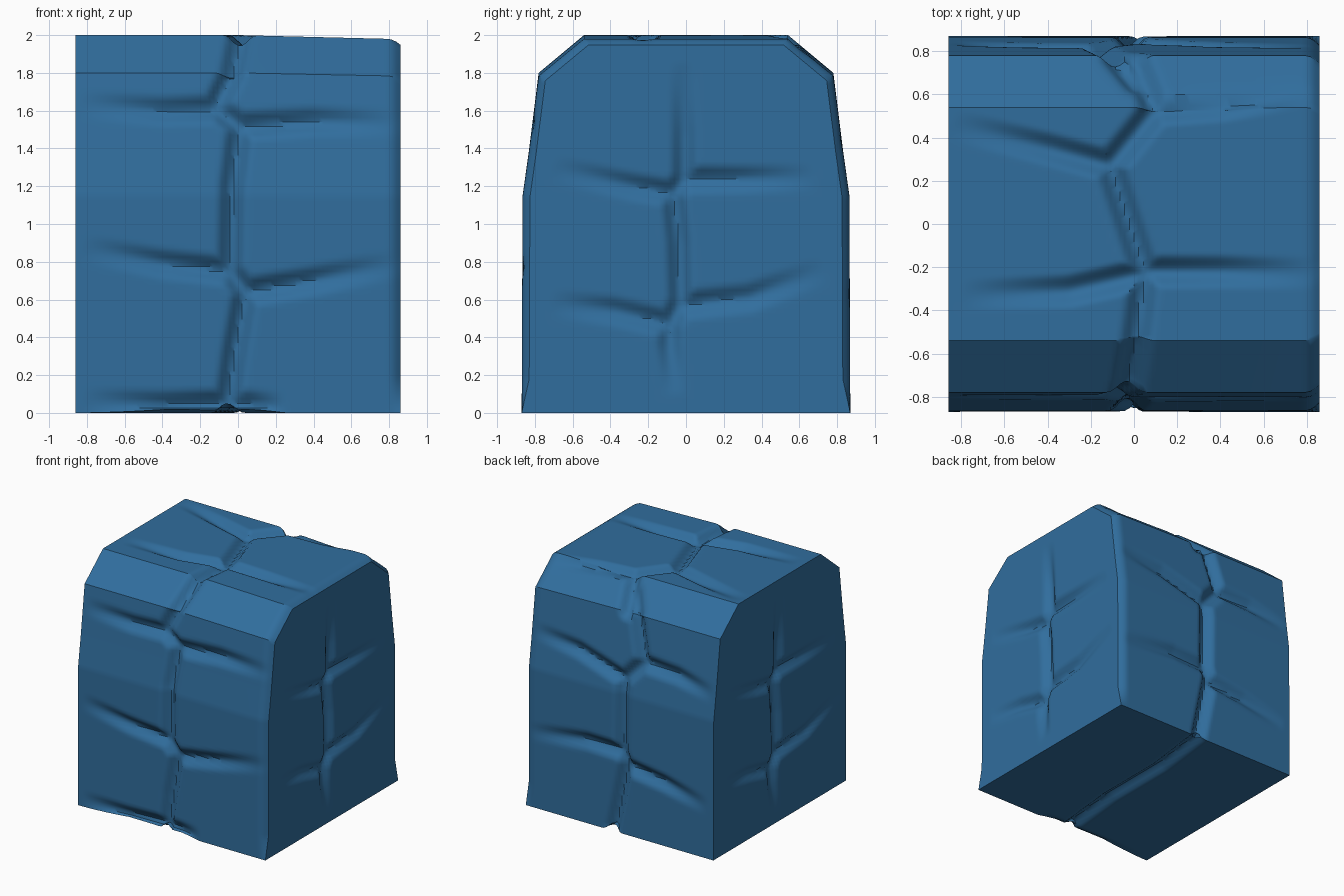
import bpy, bmesh, math
from mathutils import Vector

cube = bpy.data.objects.get("Cube")
if cube:
    bpy.data.objects.remove(cube, do_unlink=True)

HALF_X = 0.86
STEPS = 80
GROOVE_WIDTH = 0.085

# Half depth of the block at each height: (height, half depth)
PROFILE = [(0, .87), (1.15, .865), (1.4, .83), (1.8, .78), (2, .54)]


def half_depth(z):
    for (z0, d0), (z1, d1) in zip(PROFILE, PROFILE[1:]):
        if z <= z1:
            return d0 + (d1 - d0) * (z - z0) / (z1 - z0)
    return PROFILE[-1][1]


def top_height(y):
    return 2.0 if abs(y) < .54 else 2 - .2 * (abs(y) - .54) / .24


# Functions that lay a flat stroke on each face
def on_front(u, v):
    return Vector((u, -half_depth(v), v))


def on_back(u, v):
    return Vector((u, half_depth(v), v))


def on_top(u, v):
    return Vector((u, v, top_height(v)))


def on_bottom(u, v):
    return Vector((u, v, 0))


def on_left(u, v):
    return Vector((HALF_X, u, v))


def on_right(u, v):
    return Vector((-HALF_X, -u, v))


# Cracks on each face: the first stroke is the trunk, the rest are branches that fade out
FRONT = [
    [(.01, 2), (-.03, 1.8), (-.12, 1.62), (.01, 1.52), (-.03, 1.2), (-.04, .75),
     (.04, .64), (-.02, .3), (-.06, 0)],
    [(-.12, 1.61), (-.4, 1.6), (-.84, 1.63)],
    [(.01, 1.52), (.4, 1.55), (.86, 1.54)],
    [(-.04, .75), (-.4, .79), (-.82, .87)],
    [(.04, .64), (.4, .7), (.86, .79)],
    [(-.06, .05), (-.4, .04), (-.82, .06)],
    [(-.06, .05), (.08, .04), (.25, .03)],
]
BACK = [
    [(.07, 0), (-.05, .58), (-.01, .68), (-.02, 1.27), (-.18, 1.44), (-.09, 1.8), (.01, 1.9)],
    [(-.01, .67), (.3, .68), (.84, .62)],
    [(-.05, .57), (-.4, .52), (-.8, .43)],
    [(-.02, 1.27), (.4, 1.4), (.82, 1.46)],
    [(-.18, 1.44), (-.5, 1.42), (-.84, 1.35)],
]
TOP = [
    [(0, .78), (.1, .53), (-.11, .27), (.05, -.22), (.01, -.54), (-.03, -.78)],
    [(.1, .53), (.4, .55), (.84, .61)],
    [(-.11, .27), (-.4, .35), (-.84, .46)],
    [(.05, -.22), (.4, -.22), (.86, -.23)],
    [(.05, -.23), (-.3, -.31), (-.8, -.33)],
]
BOTTOM = [[(.07, .87), (0, .3), (0, -.3), (-.06, -.87)]]
SIDE = [
    [(-.01, 1.25), (-.07, 1.17), (-.04, .9), (-.03, .58), (-.09, .47)],
    [(-.01, 1.25), (-.01, 1.5), (-.02, 1.9)],
    [(-.09, .47), (-.09, .35), (-.06, .1)],
    [(-.07, 1.17), (-.3, 1.21), (-.74, 1.31)],
    [(-.01, 1.25), (.3, 1.25), (.72, 1.26)],
    [(-.09, .47), (-.4, .54), (-.75, .58)],
    [(-.03, .57), (.35, .61), (.78, .76)],
]


def make_segments(strokes, place, depth):
    """Turn strokes into surface segments with a depth at each end."""
    segments = []
    for number, stroke in enumerate(strokes):
        points = [place(u, v) for u, v in stroke]
        last = len(points) - 1
        for i in range(last):
            fade = [1 if number == 0 else 1 - (k / last) ** 2 for k in (i, i + 1)]
            start, along = points[i], points[i + 1] - points[i]
            segments.append((start, along, along.length_squared, depth * fade[0], depth * fade[1]))
    return segments


wrap = (make_segments(FRONT, on_front, .06) + make_segments(TOP, on_top, .06)
        + make_segments(BACK, on_back, .06) + make_segments(BOTTOM, on_bottom, .05))
ends = make_segments(SIDE, on_left, .05) + make_segments(SIDE, on_right, .05)


def groove_depth(p, segments):
    deepest = 0
    for start, along, length2, d0, d1 in segments:
        rel = p - start
        t = min(1, max(0, rel.dot(along) / length2))
        gap = (rel - along * t).length
        if gap < GROOVE_WIDTH:
            shape = .5 + .5 * math.cos(math.pi * gap / GROOVE_WIDTH)
            deepest = max(deepest, (d0 + (d1 - d0) * t) * shape)
    return deepest


# Stone block: a dense cube shaped by the profile
bm = bmesh.new()
bmesh.ops.create_cube(bm, size=2)
bmesh.ops.subdivide_edges(bm, edges=bm.edges[:], cuts=STEPS - 1, use_grid_fill=True)
for v in bm.verts:
    z = v.co.z + 1
    v.co = Vector((v.co.x * HALF_X, v.co.y * half_depth(z), z))
bm.normal_update()

# Press the cracks into the surface
offsets = []
for v in bm.verts:
    group = ends if abs(v.co.x) > HALF_X - .001 else wrap
    offsets.append(v.normal * -groove_depth(v.co, group))

# Round off the left end above its flared foot
for v, offset in zip(bm.verts, offsets):
    x, y, z = v.co
    t = max(0, (x - (HALF_X - .07)) / .07)
    foot = min(1, z / .18)
    shrink = .045 * t * t * foot
    sag = (.025 * max(0, x) + .03 * t * t) * max(0, z - 1)
    v.co = Vector((x, y * (1 - shrink), z - sag)) + offset

mesh = bpy.data.meshes.new("stone_block")
bm.to_mesh(mesh)
bm.free()
block = bpy.data.objects.new("stone_block", mesh)
bpy.context.collection.objects.link(block)

# Blue stone colour
blue = bpy.data.materials.new("blue_stone")
blue.use_nodes = True
color = (.03, .155, .34, 1)
blue.diffuse_color = color
blue.node_tree.nodes["Principled BSDF"].inputs["Base Color"].default_value = color
mesh.materials.append(blue)

bpy.ops.object.select_all(action='DESELECT')
block.select_set(True)
bpy.context.view_layer.objects.active = block
bpy.ops.object.shade_smooth_by_angle(angle=math.radians(35))
